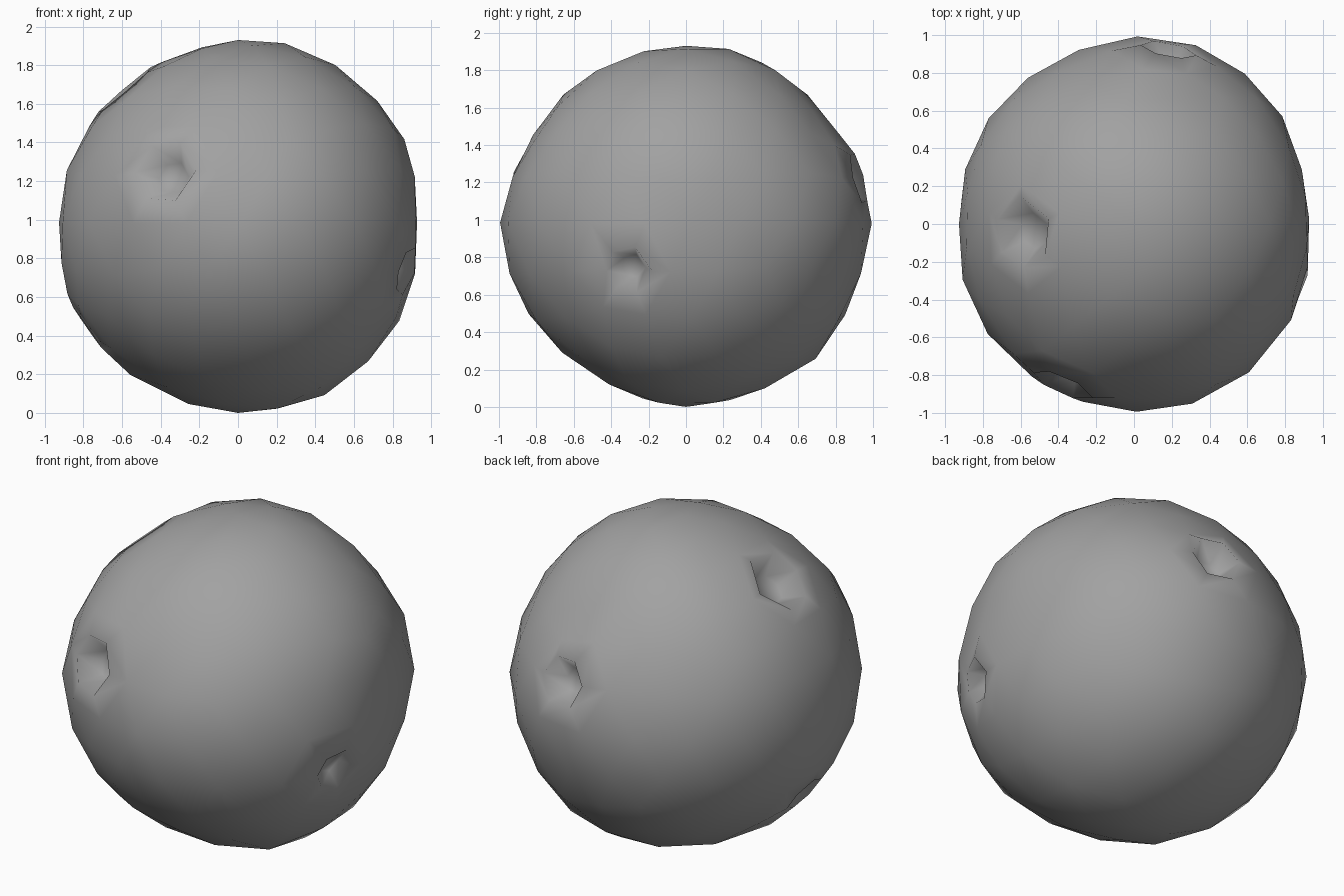
import bpy
import bmesh
import math
from mathutils import Vector

cube = bpy.data.objects.get("Cube")
if cube:
    bpy.data.objects.remove(cube, do_unlink=True)

# Great-circle outlines of the rock: azimuth and elevation of the circle's axis,
# then radii in hundredths at even steps, counter-clockwise from its right side
OUTLINES = [
    (-90, 0, [92, 97, 96, 96, 96, 91, 91, 91, 93, 92, 96, 95, 97, 98, 101, 100, 99, 97]),
    (0, 0, [100, 96, 94, 96, 96, 94, 94, 93, 94, 100, 99, 96, 94, 98, 98, 98, 99, 97]),
    (-90, 90, [93, 93, 98, 101, 101, 97, 96, 95, 94, 93, 96, 97, 97, 98, 100, 101, 99, 96]),
    (-45, 30, [98, 96, 91, 94, 96, 94, 90, 93, 93, 97, 96, 96, 95, 98, 102, 99, 97, 95]),
    (135, 30, [98, 99, 97, 96, 96, 96, 96, 94, 95, 98, 98, 101, 103, 98, 96, 96, 96, 97]),
    (45, -30, [96, 92, 93, 94, 96, 96, 95, 97, 96, 98, 99, 100, 97, 95, 97, 98, 96, 96]),
]
# Crater centre direction, rim radius, depth
CRATERS = [
    ((-.36, -.82, .25), .17, .12),
    ((.87, -.30, -.25), .13, .08),
    ((-.58, -.04, .68), .19, .10),
    ((.18, .91, .23), .15, .12),
    ((-.76, -.02, -.53), .13, .09),
]


def circle_frame(azimuth, elevation):
    """Right, up and axis vectors of an outline circle."""
    a, e = math.radians(azimuth), math.radians(elevation)
    axis = Vector((math.cos(a) * math.cos(e), math.sin(a) * math.cos(e), math.sin(e)))
    right = Vector((-math.sin(a), math.cos(a), 0))
    return right, axis.cross(right), axis


FRAMES = [(circle_frame(a, e), radii) for a, e, radii in OUTLINES]


def rock_radius(d):
    """Blend the outlines, favouring the circles nearest the direction."""
    total = weight_sum = 0
    for (right, up, axis), radii in FRAMES:
        count = len(radii)
        step = (math.atan2(d.dot(up), d.dot(right)) % math.tau) / math.tau * count
        i = int(step)
        t = step - i
        r = radii[i % count] * (1 - t) + radii[(i + 1) % count] * t
        w = 1 / (d.dot(axis) ** 2 + .015)
        total += r * w
        weight_sum += w
    return total / weight_sum / 100


def slide_to(bm, target):
    """Slide the nearest vertex, and its surroundings, to the crater centre."""
    hub = min(bm.verts, key=lambda v: (v.co - target).length)
    start = hub.co.copy()
    for v in bm.verts:
        falloff = max(0, 1 - (v.co - start).length / .7)
        v.co = (v.co + (target - start) * falloff).normalized()
    return hub


def dig_crater(bm, hub, rim, depth):
    """Replace the fan round a vertex by a rim and a sunken floor."""
    centre = hub.co.copy()
    normal = centre.normalized()
    bmesh.ops.dissolve_verts(bm, verts=[hub])
    face = min(bm.faces, key=lambda f: (f.calc_center_median() - centre).length)
    for radius, height in ((rim, -.005), (rim * .5, -depth)):
        bmesh.ops.inset_individual(bm, faces=[face], thickness=.03)
        for v in face.verts:
            side = v.co - centre
            side -= normal * side.dot(normal)
            v.co = centre + side.normalized() * radius + normal * height
    bmesh.ops.poke(bm, faces=[face])


# Rock body
bm = bmesh.new()
bmesh.ops.create_icosphere(bm, subdivisions=3, radius=1)
hubs = [slide_to(bm, Vector(c).normalized()) for c, _, _ in CRATERS]
for v in bm.verts:
    v.co = v.co * rock_radius(v.co)

# Craters
for hub, (_, rim, depth) in zip(hubs, CRATERS):
    dig_crater(bm, hub, rim, depth)
bmesh.ops.triangulate(bm, faces=[f for f in bm.faces if len(f.verts) > 3])

# Stand the rock on the ground
ground = min(v.co.z for v in bm.verts)
bmesh.ops.translate(bm, verts=bm.verts, vec=(0, 0, -ground))
bmesh.ops.recalc_face_normals(bm, faces=bm.faces)
for f in bm.faces:
    f.smooth = True

mesh = bpy.data.meshes.new("asteroid")
bm.to_mesh(mesh)
bm.free()

# Grey stone material
stone = bpy.data.materials.new("grey stone")
stone.use_nodes = True
colour = (.36, .36, .36, 1)
stone.diffuse_color = colour
stone.node_tree.nodes["Principled BSDF"].inputs["Base Color"].default_value = colour
mesh.materials.append(stone)
bpy.context.collection.objects.link(bpy.data.objects.new("asteroid", mesh))
